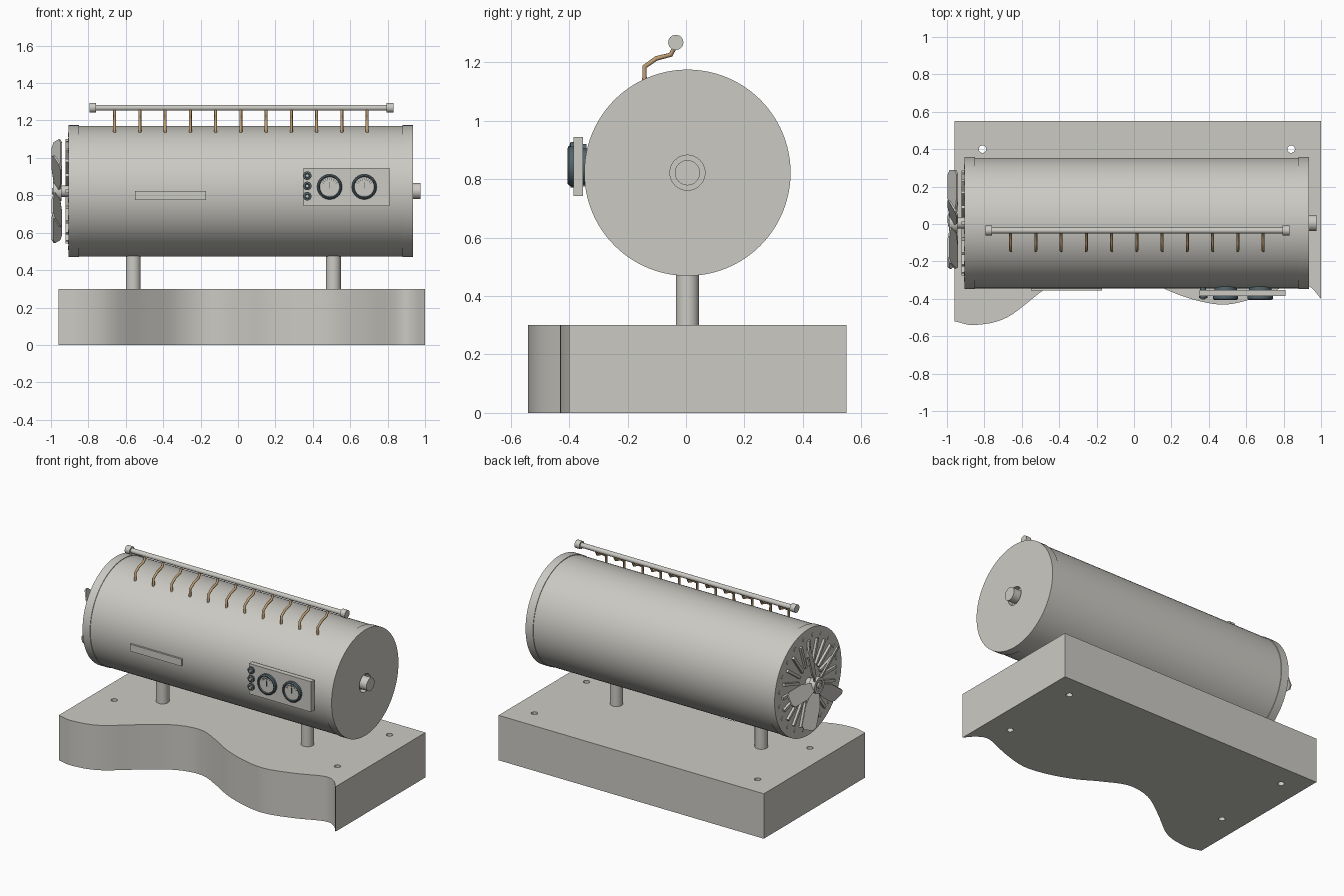
import bpy, bmesh
from math import sin, cos, pi, radians
from mathutils import Vector, Matrix

cube = bpy.data.objects.get("Cube")
if cube:
    bpy.data.objects.remove(cube, do_unlink=True)


def material(name, rgb):
    m = bpy.data.materials.new(name)
    m.use_nodes = True
    m.diffuse_color = (*rgb, 1)
    m.node_tree.nodes["Principled BSDF"].inputs["Base Color"].default_value = (*rgb, 1)
    return m


GREY = material("warm grey", (0.60, 0.59, 0.55))
COPPER = material("copper", (0.50, 0.33, 0.17))
SLATE = material("dark slate", (0.09, 0.13, 0.15))
CY, CZ = 0.005, 0.822          # drum axis
AXIS = Vector((0, CY, CZ))


def finish(name, bm, mat, smooth=True):
    bmesh.ops.recalc_face_normals(bm, faces=bm.faces)
    me = bpy.data.meshes.new(name)
    bm.to_mesh(me)
    bm.free()
    me.materials.append(mat)
    ob = bpy.data.objects.new(name, me)
    bpy.context.collection.objects.link(ob)
    if smooth:
        bpy.ops.object.select_all(action='DESELECT')
        ob.select_set(True)
        bpy.context.view_layer.objects.active = ob
        bpy.ops.object.shade_smooth_by_angle(angle=radians(30))
    return ob


def box(name, lo, hi, mat=GREY):
    lo, hi = Vector(lo), Vector(hi)
    bm = bmesh.new()
    bmesh.ops.create_cube(bm, size=1, matrix=Matrix.Translation((lo + hi) / 2)
                          @ Matrix.Diagonal((*(hi - lo), 1)))
    return finish(name, bm, mat, False)


def add_rod(bm, a, b, r, n=24):
    a, b = Vector(a), Vector(b)
    d = b - a
    m = Matrix.Translation((a + b) / 2) @ d.to_track_quat('Z', 'Y').to_matrix().to_4x4()
    bmesh.ops.create_cone(bm, cap_ends=True, segments=n, radius1=r, radius2=r,
                          depth=d.length, matrix=m)


def rod(name, a, b, r, mat=GREY, n=24):
    bm = bmesh.new()
    add_rod(bm, a, b, r, n)
    return finish(name, bm, mat)


def lathe(name, profile, origin, axis='X', mat=GREY, n=64):
    """Spin (distance along axis, radius) points around the axis."""
    bm = bmesh.new()
    d = Vector((1, 0, 0)) if axis == 'X' else Vector((0, 1, 0))
    verts = [bm.verts.new(Vector(origin) + d * t + Vector((0, 0, r))) for t, r in profile]
    edges = [bm.edges.new(p) for p in zip(verts, verts[1:])]
    bmesh.ops.spin(bm, geom=verts + edges, cent=origin, axis=d, angle=2 * pi, steps=n)
    bmesh.ops.remove_doubles(bm, verts=bm.verts, dist=0.0001)
    return finish(name, bm, mat)


# Base block with a wavy front edge
wave = [(-.96, -.52), (-.85, -.54), (-.68, -.50), (-.48, -.35), (-.3, -.23), (-.13, -.2),
        (.03, -.27), (.17, -.35), (.34, -.41), (.5, -.43), (.68, -.385), (.86, -.315),
        (.94, -.335), (1, -.40)]
pts = [Vector(p) for p in wave]
pts = [2 * pts[0] - pts[1]] + pts + [2 * pts[-1] - pts[-2]]
outline = []
for p0, p1, p2, p3 in zip(pts, pts[1:], pts[2:], pts[3:]):
    for i in range(6):
        t = i / 6
        outline.append(0.5 * (2 * p1 + (p2 - p0) * t + (2 * p0 - 5 * p1 + 4 * p2 - p3) * t**2
                              + (3 * p1 - p0 - 3 * p2 + p3) * t**3))
outline += [Vector((1, -.40)), Vector((1, .55)), Vector((-.96, .55))]
bm = bmesh.new()
face = bm.faces.new([bm.verts.new((p.x, p.y, 0)) for p in outline])
up = bmesh.ops.extrude_face_region(bm, geom=[face])["geom"]
bmesh.ops.translate(bm, vec=(0, 0, .3), verts=[v for v in up if isinstance(v, bmesh.types.BMVert)])
base = finish("base_block", bm, GREY)

# Four screw holes through the base
bm = bmesh.new()
for x in (-.81, .84):
    for y in (-.15, .40):
        add_rod(bm, (x, y, -.1), (x, y, .4), .02)
cutter = finish("screw_hole_cutter", bm, GREY, False)
cutter.hide_render = True
mod = base.modifiers.new("holes", 'BOOLEAN')
mod.operation, mod.object, mod.solver = 'DIFFERENCE', cutter, 'EXACT'
bpy.context.view_layer.objects.active = base
bpy.ops.object.modifier_apply(modifier="holes")
bpy.data.objects.remove(cutter, do_unlink=True)

# Legs
for name, x in (("left_leg", .51), ("right_leg", -.56)):
    rod(name, (x, CY, .29), (x, CY, .5), .04)

# Drum, end caps and axle stub
lathe("drum", [(-.86, 0), (-.86, .349), (.89, .349), (.89, 0)], AXIS, n=96)
lathe("left_end_cap", [(.88, .345), (.88, .353), (.935, .353), (.935, .06), (.9, .06),
                       (.9, .043), (.975, .043), (.975, 0)], AXIS, n=96)
lathe("right_end_cap", [(-.85, .345), (-.85, .353), (-.905, .353), (-.905, 0)], AXIS, n=96)

# Radial ribs and rivets on the right end
ribs, rivets = bmesh.new(), bmesh.new()
COUNT = 20
for i in range(COUNT):
    turn = Matrix.Translation(AXIS) @ Matrix.Rotation(2 * pi * i / COUNT, 4, 'X')
    bmesh.ops.create_cube(ribs, size=1, matrix=turn @ Matrix.Translation((-.911, 0, .2))
                          @ Matrix.Diagonal((.02, .018, .16, 1)))
    half = turn @ Matrix.Rotation(pi / COUNT, 4, 'X')
    add_rod(rivets, half @ Vector((-.9, 0, .305)), half @ Vector((-.909, 0, .305)), .012, 12)
finish("vent_ribs", ribs, GREY, False)
finish("vent_rivets", rivets, GREY)

# Five-bladed fan with pitched blades
bm = bmesh.new()
for i in range(5):
    m = (Matrix.Translation(AXIS + Vector((-.968, 0, 0)))
         @ Matrix.Rotation(-pi / 2 + 2 * pi * i / 5, 4, 'X') @ Matrix.Rotation(radians(28), 4, 'Z'))
    shape = [(-.022, .03), (.022, .03), (.05, .13), (.05, .26), (.03, .283), (-.03, .283),
             (-.05, .26), (-.05, .13)]
    sides = [[bm.verts.new(m @ Vector((x, y, z))) for y, z in shape] for x in (-.005, .005)]
    bm.faces.new(sides[0])
    bm.faces.new(sides[1][::-1])
    for k in range(len(shape)):
        j = (k + 1) % len(shape)
        bm.faces.new((sides[0][k], sides[0][j], sides[1][j], sides[1][k]))
finish("fan_blades", bm, GREY, False)
lathe("fan_hub", [(-.9, .03), (-.945, .03), (-.945, .052), (-.99, .052), (-.99, .034),
                  (-.984, .034), (-.984, .018), (-.995, .018), (-.995, 0)], AXIS, n=32)

# Gas rail above the drum
RAIL_Y, RAIL_Z = -.035, 1.268
rod("rail", (-.79, RAIL_Y, RAIL_Z), (.83, RAIL_Y, RAIL_Z), .016)
for name, x in (("right_rail_cap", -.795), ("left_rail_cap", .795)):
    rod(name, (x, RAIL_Y, RAIL_Z), (x + .036, RAIL_Y, RAIL_Z), .026)

# Bent copper feed pipes
path = [(-.142, 1.13), (-.142, 1.185), (-.102, 1.213), (-.052, 1.226), (-.035, 1.26)]
for i in range(11):
    cu = bpy.data.curves.new("feed_pipe", 'CURVE')
    cu.dimensions, cu.bevel_depth, cu.bevel_resolution = '3D', .008, 2
    cu.use_fill_caps = True
    sp = cu.splines.new('POLY')
    sp.points.add(len(path) - 1)
    for p, (y, z) in zip(sp.points, path):
        p.co = (-.66 + .135 * i, y, z, 1)
    cu.materials.append(COPPER)
    bpy.context.collection.objects.link(bpy.data.objects.new("feed_pipe", cu))

# Name plate strip and gauge panel
box("front_plate", (-.55, -.356, .775), (-.17, -.34, .822))
box("gauge_panel", (.35, -.385, .742), (.81, -.352, .945))

# Gauges: dark barrel and rim, pale dial, ticks and needle
for i, x in enumerate((.49, .675)):
    c = Vector((x, 0, .845))
    lathe(f"gauge_rim_{i}", [(-.33, 0), (-.33, .06), (-.38, .06), (-.384, .067), (-.4, .067),
                             (-.406, .06), (-.406, .055), (-.396, .053), (-.396, 0)],
          c, 'Y', SLATE, 40)
    rod(f"gauge_dial_{i}", c + Vector((0, -.39, 0)), c + Vector((0, -.398, 0)), .0525, GREY, 40)
    bm = bmesh.new()
    for k in range(9):
        m = (Matrix.Translation(c + Vector((0, -.398, 0)))
             @ Matrix.Rotation(radians(-60 + 15 * k), 4, 'Y') @ Matrix.Translation((0, 0, .042)))
        bmesh.ops.create_cube(bm, size=1, matrix=m @ Matrix.Diagonal((.003, .003, .012, 1)))
    bmesh.ops.create_cube(bm, size=1, matrix=Matrix.Translation(c + Vector((0, -.399, .008)))
                          @ Matrix.Diagonal((.004, .004, .036, 1)))
    finish(f"gauge_marks_{i}", bm, SLATE, False)

# Three small switches
for i, z in enumerate((.905, .85, .795)):
    c = Vector((.37, 0, z))
    lathe(f"switch_{i}", [(-.34, 0), (-.34, .016), (-.384, .016), (-.384, .023), (-.395, .023),
                          (-.398, .013), (-.394, .011), (-.394, 0)], c, 'Y', SLATE, 24)
    rod(f"switch_button_{i}", c + Vector((0, -.39, 0)), c + Vector((0, -.404, 0)), .009, GREY, 16)
